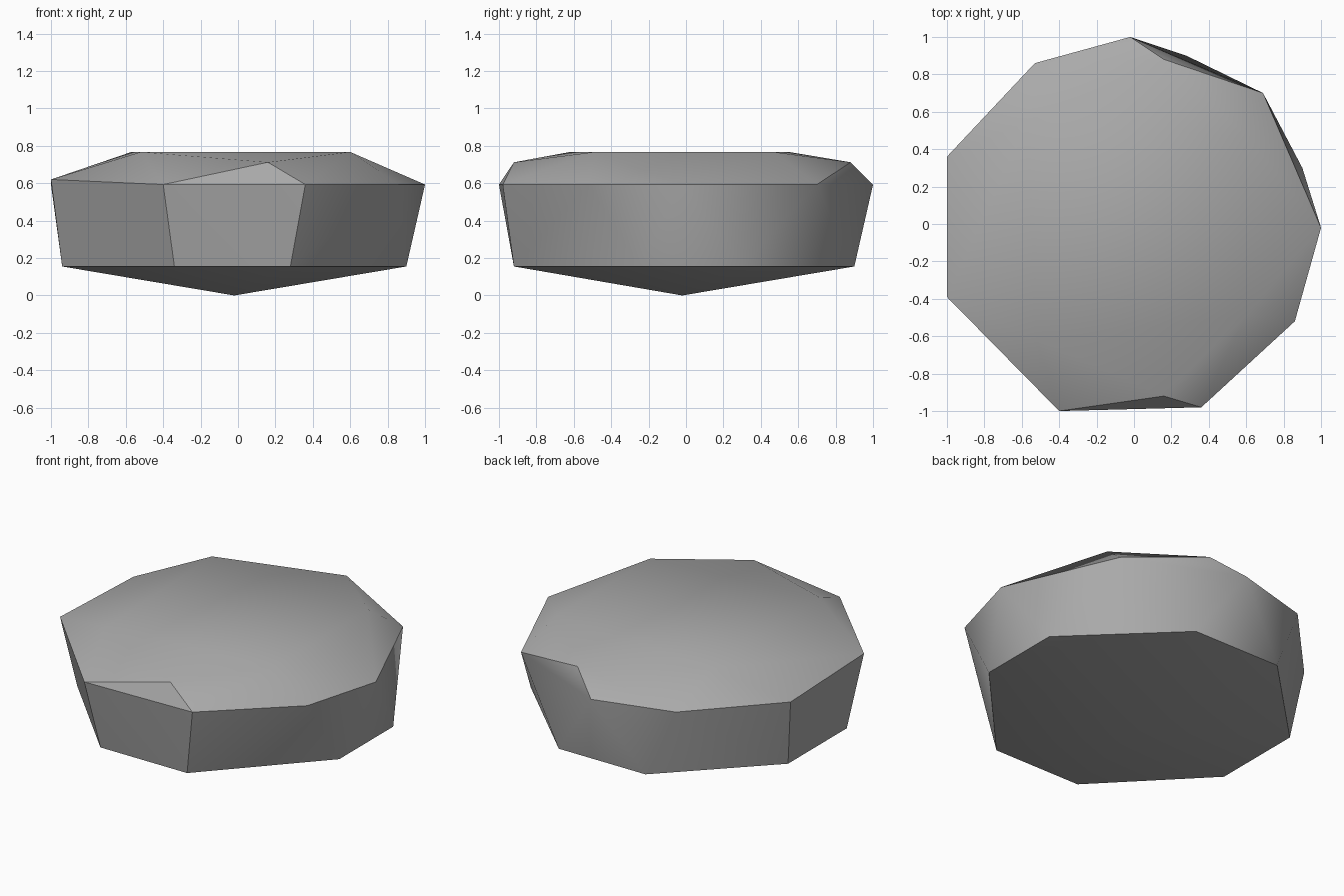
import bpy
import bmesh
import math

if "Cube" in bpy.data.objects:
    bpy.data.objects.remove(bpy.data.objects["Cube"], do_unlink=True)

# Stone colour
stone = bpy.data.materials.new("stone grey")
stone.use_nodes = True
grey = (0.40, 0.40, 0.40, 1)
stone.diffuse_color = grey
shader = stone.node_tree.nodes["Principled BSDF"]
shader.inputs["Base Color"].default_value = grey
shader.inputs["Roughness"].default_value = 0.9


def ring(points, z):
    return [(x, y, z) for x, y in points]


# Corners of the faceted boulder, from the ground tip to the plateau
tip = [(-0.02, -0.02, 0)]
base = ring([(0.28, 0.9), (0.9, 0.3), (0.9, -0.25), (0.28, -0.92),
             (-0.34, -0.92), (-0.94, -0.3), (-0.94, 0.3), (-0.34, 0.9)], 0.155)
rim = ring([(-0.02, 1), (0.69, 0.7), (1, -0.02), (0.86, -0.52), (0.36, -0.98),
            (-0.4, -1), (-1, 0.36), (-0.53, 0.86)], 0.593)
raised_rim = [(-1, -0.39, 0.62)]
shoulders = ring([(0.16, -0.92), (0.16, 0.88)], 0.712)
plateau = ring([(-0.52, -0.62), (0.6, -0.49), (0.6, 0.47), (-0.57, 0.55)], 0.767)

# Wrap the corners in a closed skin
bm = bmesh.new()
for corner in tip + base + rim + raised_rim + shoulders + plateau:
    bm.verts.new(corner)
bmesh.ops.convex_hull(bm, input=bm.verts[:])
bmesh.ops.dissolve_limit(bm, angle_limit=math.radians(0.5),
                         verts=bm.verts[:], edges=bm.edges[:])
bmesh.ops.recalc_face_normals(bm, faces=bm.faces[:])
mesh = bpy.data.meshes.new("boulder")
bm.to_mesh(mesh)
bm.free()
mesh.materials.append(stone)
boulder = bpy.data.objects.new("boulder", mesh)
bpy.context.collection.objects.link(boulder)

# Soft facets with crisp main edges
bpy.ops.object.select_all(action="DESELECT")
boulder.select_set(True)
bpy.context.view_layer.objects.active = boulder
bpy.ops.object.shade_smooth_by_angle(angle=math.radians(35))
